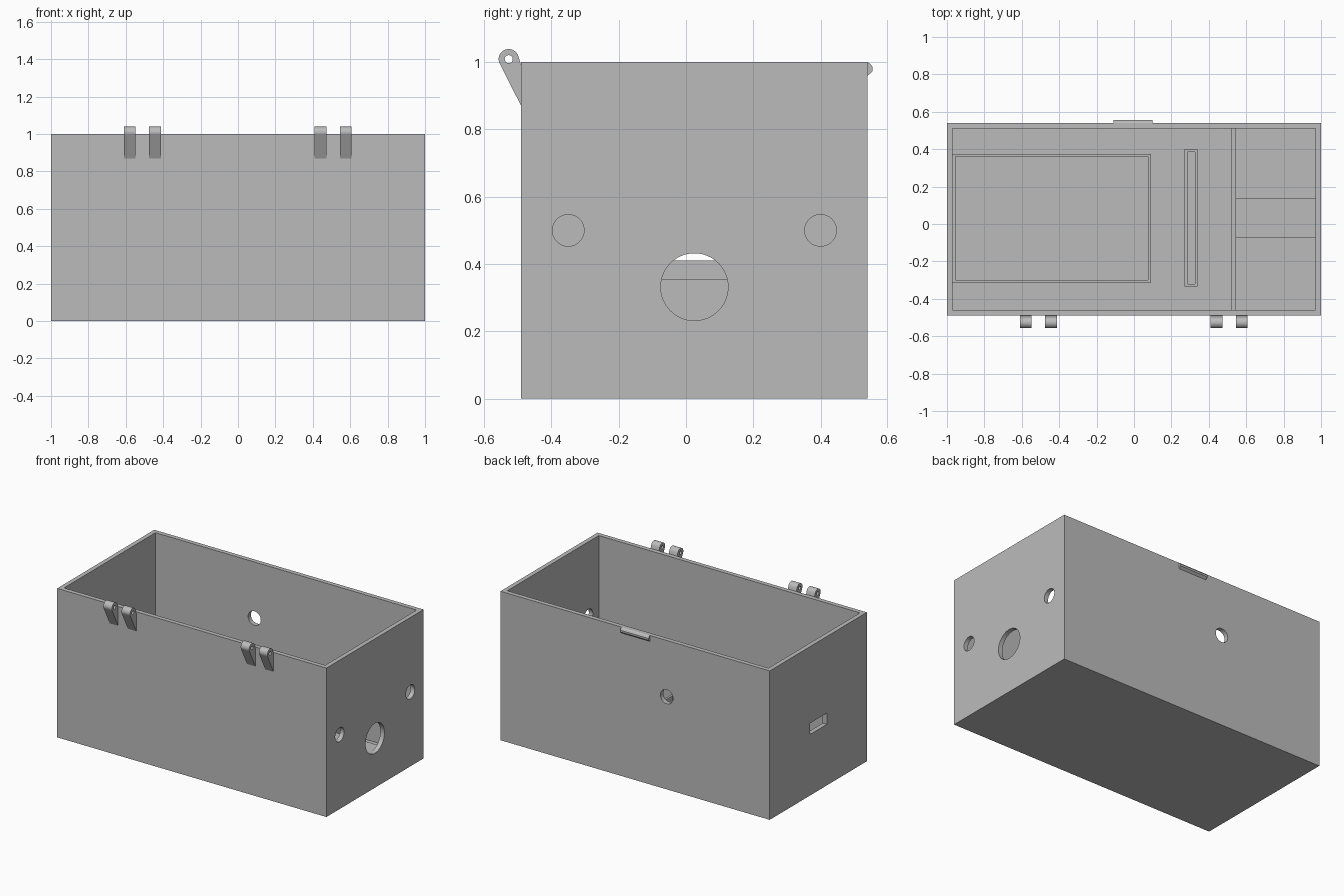
import bpy, bmesh, math
from mathutils import Matrix

cube = bpy.data.objects.get("Cube")
if cube:
    bpy.data.objects.remove(cube, do_unlink=True)

grey = bpy.data.materials.new("plain_grey")
grey.use_nodes = True
COLOUR = (0.5, 0.5, 0.5, 1)
grey.diffuse_color = COLOUR
grey.node_tree.nodes["Principled BSDF"].inputs["Base Color"].default_value = COLOUR

WALL = 0.03
X, FRONT, BACK, TOP = 1.0, -0.49, 0.54, 1.0


def make_object(name, bm):
    bmesh.ops.recalc_face_normals(bm, faces=bm.faces)
    mesh = bpy.data.meshes.new(name)
    bm.to_mesh(mesh)
    bm.free()
    mesh.materials.append(grey)
    obj = bpy.data.objects.new(name, mesh)
    bpy.context.collection.objects.link(obj)
    return obj


def block(name, x0, x1, y0, y1, z0, z1):
    bm = bmesh.new()
    bmesh.ops.create_cube(bm, size=1)
    bmesh.ops.scale(bm, vec=(x1 - x0, y1 - y0, z1 - z0), verts=bm.verts)
    bmesh.ops.translate(bm, vec=((x0 + x1) / 2, (y0 + y1) / 2, (z0 + z1) / 2), verts=bm.verts)
    return make_object(name, bm)


def rod(name, axis, centre, radius, length, sides=48):
    bm = bmesh.new()
    turn = Matrix.Rotation(math.pi / 2, 4, "Y" if axis == "X" else "X")
    bmesh.ops.create_cone(bm, cap_ends=True, segments=sides, radius1=radius, radius2=radius,
                          depth=length, matrix=Matrix.Translation(centre) @ turn)
    return make_object(name, bm)


def extrude_x(name, outline, x0, x1):
    """Extrude a (y, z) outline from x0 to x1."""
    bm = bmesh.new()
    face = bm.faces.new([bm.verts.new((x0, y, z)) for y, z in outline])
    out = bmesh.ops.extrude_face_region(bm, geom=[face])
    moved = [v for v in out["geom"] if isinstance(v, bmesh.types.BMVert)]
    bmesh.ops.translate(bm, vec=(x1 - x0, 0, 0), verts=moved)
    return make_object(name, bm)


def cut(target, *cutters):
    bpy.context.view_layer.objects.active = target
    for cutter in cutters:
        cutter.hide_render = True
        mod = target.modifiers.new("cut", "BOOLEAN")
        mod.operation = "DIFFERENCE"
        mod.solver = "EXACT"
        mod.object = cutter
        bpy.ops.object.modifier_apply(modifier=mod.name)
        bpy.data.objects.remove(cutter, do_unlink=True)


def smooth(obj):
    bpy.ops.object.select_all(action="DESELECT")
    obj.select_set(True)
    bpy.context.view_layer.objects.active = obj
    bpy.ops.object.shade_smooth_by_angle(angle=math.radians(30))


# Open case with its wall openings
case = block("case", -X, X, FRONT, BACK, 0, TOP)
cut(case,
    block("cavity", WALL - X, X - WALL, FRONT + WALL, BACK - WALL, WALL, TOP + 0.2),
    rod("large_side_hole", "X", (X, 0.025, 0.332), 0.1, 0.2, 64),
    rod("front_side_hole", "X", (X, -0.35, 0.5), 0.047, 0.2),
    rod("rear_side_hole", "X", (X, 0.4, 0.5), 0.047, 0.2),
    rod("back_hole", "Y", (-0.235, BACK, 0.622), 0.047, 0.2),
    block("port_slot", -X - 0.1, -X + 0.1, -0.065, 0.115, 0.41, 0.485))
smooth(case)


# Raised holders on the floor
def holder(name, x0, x1, y0, y1, height, rim):
    frame = block(name, x0, x1, y0, y1, WALL, height)
    cut(frame, block("pocket", x0 + rim, x1 - rim, y0 + rim, y1 - rim, 0, height + 0.1))


holder("board_frame", WALL - X, 0.09, -0.315, 0.375, 0.1, 0.015)
holder("upright_board_slot", 0.27, 0.34, -0.335, 0.4, 0.15, 0.015)

# Divider and the support below the large hole
block("divider", 0.52, 0.545, FRONT + WALL, BACK - WALL, WALL, 0.355)
block("side_support", 0.545, X - WALL, -0.075, 0.135, WALL, 0.23)

# Hinge lugs: rounded top tapering down to the front wall
PIN_Y, PIN_Z, R = -0.527, 1.009, 0.03
lug = [(PIN_Y + R * math.cos(a), PIN_Z + R * math.sin(a))
       for a in (math.radians(20 + i * 190 / 24) for i in range(25))]
lug += [(FRONT, 0.87), (FRONT, 0.99)]
for side, pair in (("right", (-0.61, -0.475)), ("left", (0.41, 0.545))):
    for place, x in zip(("first", "second"), pair):
        hinge = extrude_x(f"{side}_{place}_hinge_lug", lug, x, x + 0.063)
        cut(hinge, rod("pin_hole", "X", (x + 0.03, PIN_Y, PIN_Z), 0.012, 0.2, 24))
        smooth(hinge)

# Catch on the back rim
catch = [(BACK, 1.0), (0.548, 0.995), (0.555, 0.985), (0.555, 0.973), (BACK, 0.96)]
extrude_x("back_catch", catch, -0.11, 0.1)
